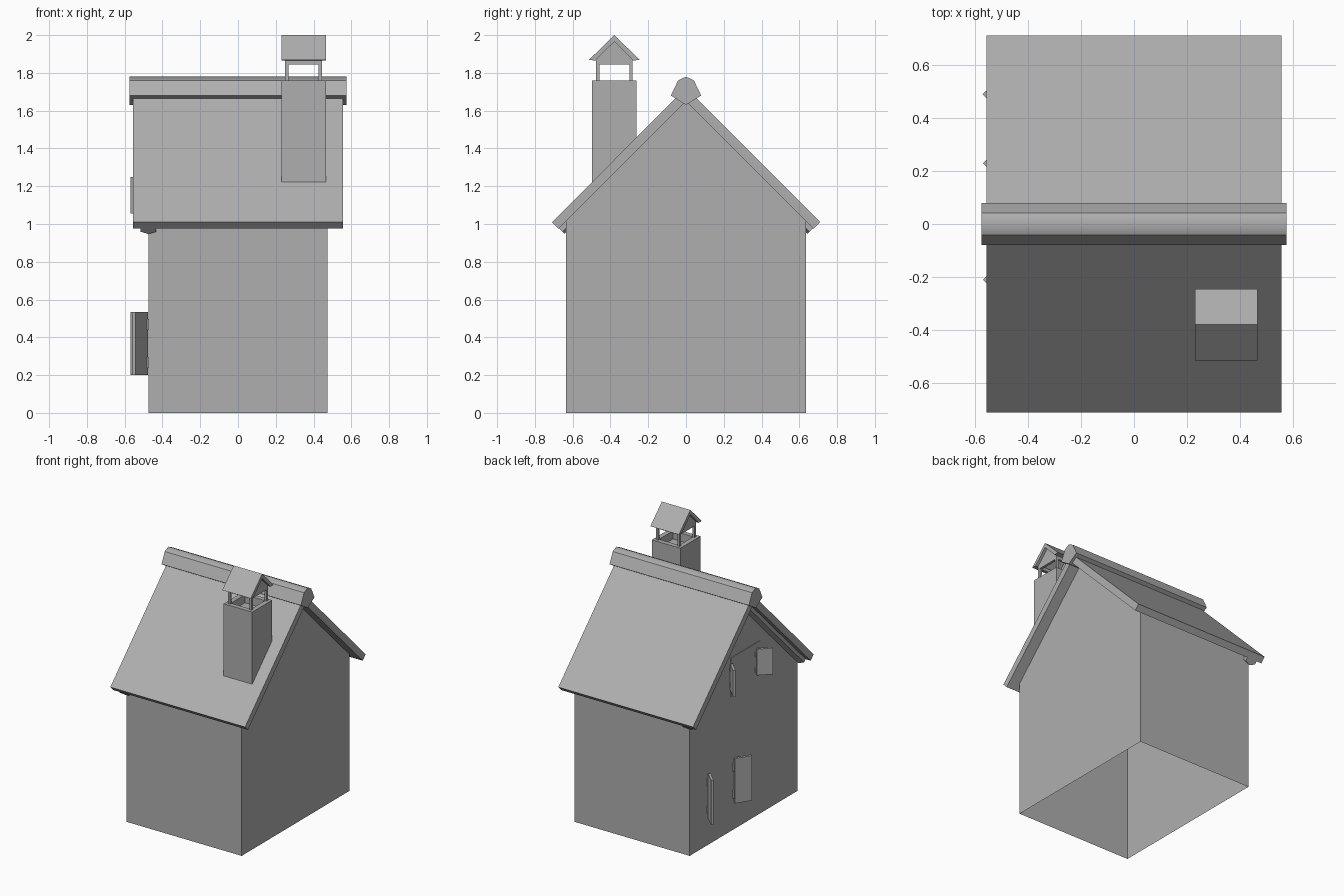
import bpy, math
from mathutils import Vector

if "Cube" in bpy.data.objects:
    bpy.data.objects.remove(bpy.data.objects["Cube"])

# One plain mid grey for the whole model
grey = bpy.data.materials.new("mid_grey")
grey.diffuse_color = (0.43, 0.43, 0.43, 1)
grey.use_nodes = True
grey.node_tree.nodes["Principled BSDF"].inputs["Base Color"].default_value = grey.diffuse_color


def make(name, verts, faces):
    me = bpy.data.meshes.new(name)
    me.from_pydata([tuple(v) for v in verts], [], faces)
    me.materials.append(grey)
    ob = bpy.data.objects.new(name, me)
    bpy.context.collection.objects.link(ob)
    bpy.ops.object.select_all(action='DESELECT')
    ob.select_set(True)
    bpy.context.view_layer.objects.active = ob
    bpy.ops.object.mode_set(mode='EDIT')
    bpy.ops.mesh.select_all(action='SELECT')
    bpy.ops.mesh.normals_make_consistent(inside=False)
    bpy.ops.object.mode_set(mode='OBJECT')
    return ob


def loft(name, rings):
    """Skin a row of closed rings and cap both ends."""
    n = len(rings[0])
    verts = [v for r in rings for v in r]
    faces = [(k * n + i, k * n + (i + 1) % n, (k + 1) * n + (i + 1) % n, (k + 1) * n + i)
             for k in range(len(rings) - 1) for i in range(n)]
    last = (len(rings) - 1) * n
    faces += [tuple(range(n)), tuple(range(last, last + n))]
    return make(name, verts, faces)


def prism(name, profile, x0, x1):
    """Extrude a (y, z) profile along x."""
    return loft(name, [[(x, y, z) for y, z in profile] for x in (x0, x1)])


def box(name, x0, x1, y0, y1, z0, z1):
    return prism(name, [(y0, z0), (y1, z0), (y1, z1), (y0, z1)], x0, x1)


# House walls: open shell, no floor
W, D = 0.475, 0.635
prof = [(-D, 0), (-D, 1.017), (0, 1.652), (D, 1.017), (D, 0)]
wall_verts = [(x, y, z) for x in (-W, W) for y, z in prof]
make("house_walls", wall_verts,
     [(0, 1, 2, 3, 4), (5, 6, 7, 8, 9), (0, 1, 6, 5), (3, 4, 9, 8)])

# Roof slabs and ridge cap (only the two top faces of the cap are smooth)
prism("roof", [(-0.71, 1.01), (0, 1.72), (0.71, 1.01),
               (0.675, 0.975), (0, 1.65), (-0.675, 0.975)], -0.555, 0.555)
cap = prism("ridge_cap", [(0, 1.63), (0.08, 1.68), (0.042, 1.76), (0, 1.78),
                          (-0.042, 1.76), (-0.08, 1.68)], -0.574, 0.574)
for p in cap.data.polygons:
    p.use_smooth = p.normal.z > 0.7

# Gable beam under the left roof edge, mitred at the ridge
section = [(-0.515, -0.005), (-0.515, 0.026), (-0.475, 0.042), (-0.435, 0.026), (-0.435, -0.005)]
h = math.sqrt(0.5)
eave = [(x, 0.673 - h * t, 0.977 - h * t) for x, t in section]
apex = [(x, 0, 1.65 - t / h) for x, t in section]
loft("gable_beam", [eave, apex, [(x, -y, z) for x, y, z in eave]])

# Chimney with an open, recessed top
cx0, cx1, cy0, cy1 = 0.23, 0.465, -0.497, -0.262


def square(inset, z):
    a, b, c, d = cx0 + inset, cx1 - inset, cy0 + inset, cy1 - inset
    return [(a, c, z), (b, c, z), (b, d, z), (a, d, z)]


loft("chimney", [square(0, 1.15), square(0, 1.76), square(0.035, 1.76), square(0.035, 1.70)])

# Chimney cap: posts, frame, gables and small roof
for i, x in enumerate((cx0 + 0.02, cx1 - 0.038)):
    for j, y in enumerate((cy0 + 0.02, cy1 - 0.038)):
        box(f"cap_post_{i}{j}", x, x + 0.018, y, y + 0.018, 1.75, 1.86)
        if j == 0:
            box(f"cap_side_rail_{i}", x, x + 0.018, y, cy1 - 0.02, 1.845, 1.868)
for j, y in enumerate((cy0 + 0.02, cy1 - 0.038)):
    box(f"cap_long_rail_{j}", cx0 + 0.02, cx1 - 0.02, y, y + 0.018, 1.845, 1.868)
cy = (cy0 + cy1) / 2
for i, x in enumerate((cx0 + 0.02, cx1 - 0.038)):
    prism(f"cap_gable_{i}", [(cy - 0.1, 1.866), (cy, 1.968), (cy + 0.1, 1.866)], x, x + 0.018)
prism("cap_roof", [(cy - 0.135, 1.868), (cy, 2.0), (cy + 0.135, 1.868),
                   (cy + 0.1, 1.866), (cy, 1.965), (cy - 0.1, 1.866)], cx0, cx1)

# Upper window panel on the left wall
box("upper_window_panel", -W - 0.004, -W, -0.19, 0.153, 1.0, 1.29)


def shutter(name, hinge, tip, z0, z1):
    """Open shutter standing out from the left wall, with two hinges."""
    a, b = Vector(hinge), Vector(tip)
    d = (b - a).normalized()
    n = Vector((-d.y, d.x)) * 0.009
    corners = [a - n, b - n, b + n, a + n]
    loft(name, [[(c.x, c.y, z) for c in corners] for z in (z0, z1)])
    span = z1 - z0
    for k, f in enumerate((0.2, 0.8)):
        zc, hh = z0 + f * span, span * 0.09
        box(f"{name}_hinge_{k}", -W - 0.012, -W, a.y - 0.012, a.y + 0.012, zc - hh, zc + hh)


shutter("lower_shutter_back", (-0.484, 0.418), (-0.564, 0.495), 0.2, 0.535)
shutter("lower_shutter_front", (-0.484, 0.12), (-0.55, 0.015), 0.2, 0.535)
shutter("upper_shutter_back", (-0.484, 0.155), (-0.562, 0.235), 1.055, 1.25)
shutter("upper_shutter_front", (-0.484, -0.14), (-0.562, -0.216), 1.055, 1.25)
